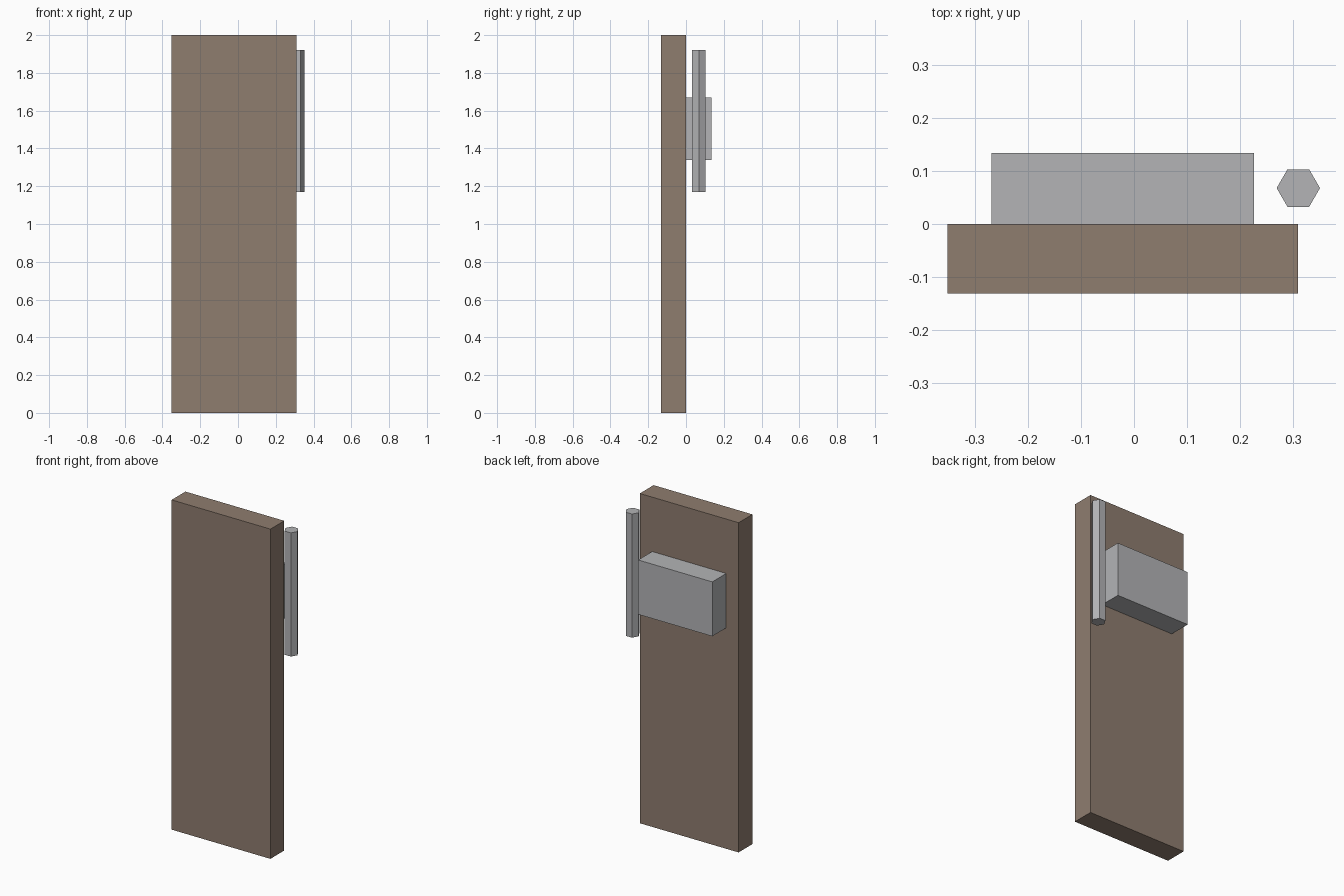
import bpy
import math

cube = bpy.data.objects.get("Cube")
if cube:
    bpy.data.objects.remove(cube, do_unlink=True)


def material(name, colour):
    mat = bpy.data.materials.new(name)
    mat.use_nodes = True
    mat.diffuse_color = (*colour, 1)
    bsdf = next(n for n in mat.node_tree.nodes if n.type == 'BSDF_PRINCIPLED')
    bsdf.inputs["Base Color"].default_value = (*colour, 1)
    return mat


def finish(name, mat):
    obj = bpy.context.object
    obj.name = obj.data.name = name
    obj.data.materials.append(mat)
    return obj


def box(name, low, high, mat):
    centre = [(a + b) / 2 for a, b in zip(low, high)]
    bpy.ops.mesh.primitive_cube_add(size=1, location=centre)
    obj = finish(name, mat)
    for v in obj.data.vertices:
        v.co = [c * (b - a) for c, a, b in zip(v.co, low, high)]
    return obj


brown = material("brown wood", (0.275, 0.205, 0.159))
grey = material("grey metal", (0.451, 0.456, 0.468))

# Upright door panel
box("door_panel", (-0.353, -0.132, 0), (0.31, 0, 2), brown)

# Lock housing on the back of the panel
box("lock_housing", (-0.27, 0, 1.34), (0.227, 0.134, 1.67), grey)

# Six-sided hinge pin beside the panel, corners pointing along x
bpy.ops.mesh.primitive_cylinder_add(
    vertices=6, radius=0.041, depth=0.75,
    location=(0.311, 0.068, 1.545))
pin = finish("hinge_pin", grey)
turn = math.radians(30)
for v in pin.data.vertices:
    x, y = v.co.x, v.co.y
    v.co.x = x * math.cos(turn) - y * math.sin(turn)
    v.co.y = x * math.sin(turn) + y * math.cos(turn)
